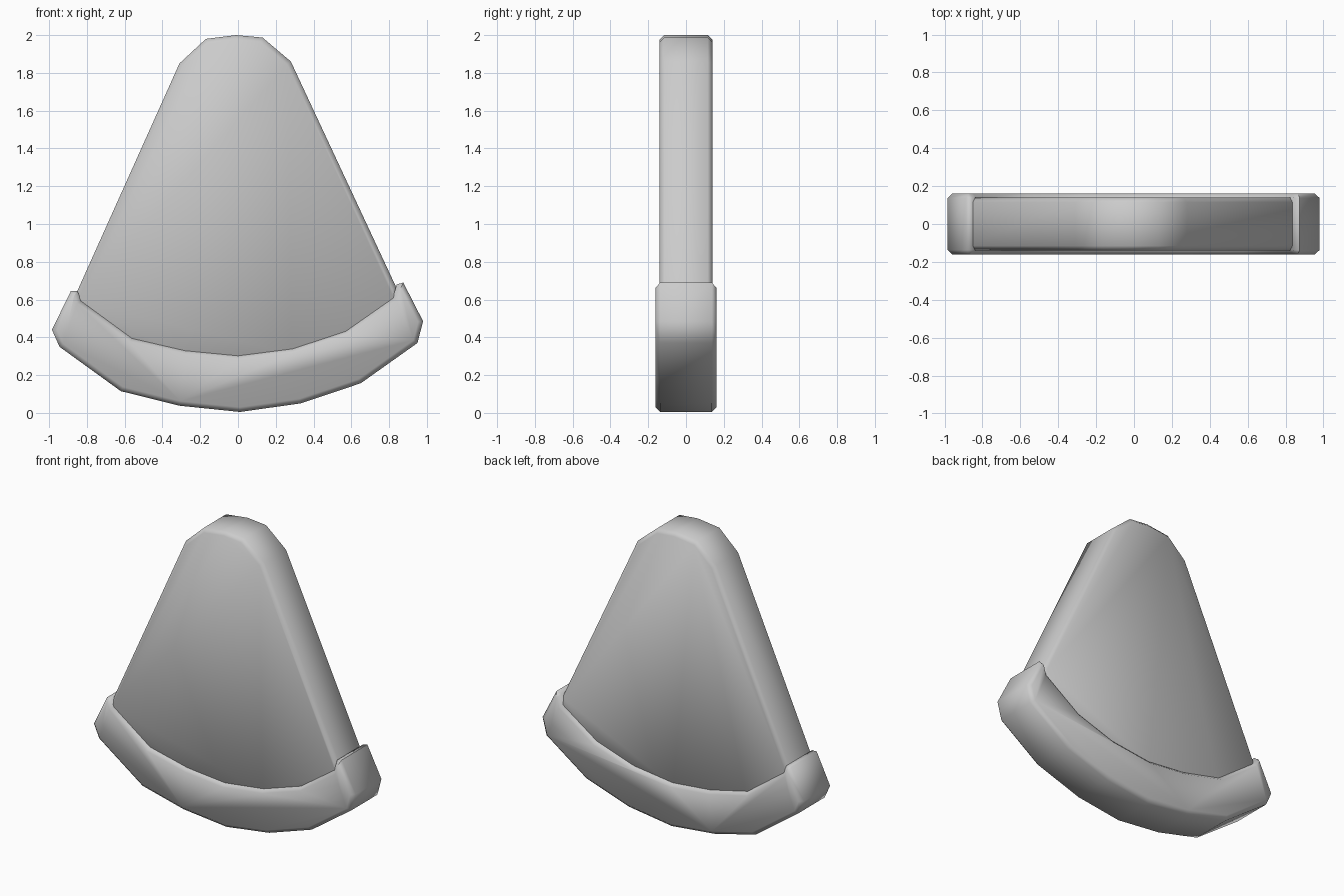
import bpy, bmesh, math

if "Cube" in bpy.data.objects:
    bpy.data.objects.remove(bpy.data.objects["Cube"])


def slab(name, outline, half_depth, bevel):
    """Extrude an x-z outline along y and soften the rims of both faces."""
    bm = bmesh.new()
    face = bm.faces.new([bm.verts.new((x, -half_depth, z)) for x, z in outline])
    ext = bmesh.ops.extrude_face_region(bm, geom=[face], use_keep_orig=True)
    new_verts = [g for g in ext["geom"] if isinstance(g, bmesh.types.BMVert)]
    bmesh.ops.translate(bm, verts=new_verts, vec=(0, 2 * half_depth, 0))
    bmesh.ops.recalc_face_normals(bm, faces=bm.faces)
    rims = [e for e in bm.edges
            if abs(e.verts[0].co.y - e.verts[1].co.y) < 1e-5]
    bmesh.ops.bevel(bm, geom=rims, offset=bevel, offset_type='OFFSET',
                    segments=1, profile=0.5, affect='EDGES', clamp_overlap=True)
    mesh = bpy.data.meshes.new(name)
    bm.to_mesh(mesh)
    bm.free()
    obj = bpy.data.objects.new(name, mesh)
    bpy.context.collection.objects.link(obj)
    bpy.ops.object.select_all(action='DESELECT')
    obj.select_set(True)
    bpy.context.view_layer.objects.active = obj
    bpy.ops.object.shade_smooth_by_angle(angle=math.radians(50))
    return obj


# Wedge with rounded tip, lower edge tucked into the crust
slab("slice_body", [
    (-0.31, 1.85), (-0.17, 1.98), (-0.01, 2.0), (0.13, 1.987), (0.28, 1.86),
    (0.84, 0.66), (0.86, 0.58), (0.57, 0.38), (0.29, 0.29), (0.0, 0.25),
    (-0.28, 0.28), (-0.56, 0.34), (-0.88, 0.58),
], 0.14, 0.025)

# Curved crust with upturned ends
slab("crust", [
    (-0.985, 0.44), (-0.945, 0.35), (-0.62, 0.115), (-0.31, 0.038),
    (0.01, 0.005), (0.33, 0.05), (0.65, 0.157), (0.95, 0.37), (0.98, 0.485),
    (0.875, 0.69), (0.84, 0.68), (0.82, 0.61), (0.57, 0.435), (0.29, 0.342),
    (0.0, 0.305), (-0.28, 0.332), (-0.56, 0.397), (-0.83, 0.595),
    (-0.85, 0.645), (-0.885, 0.645),
], 0.162, 0.025)
